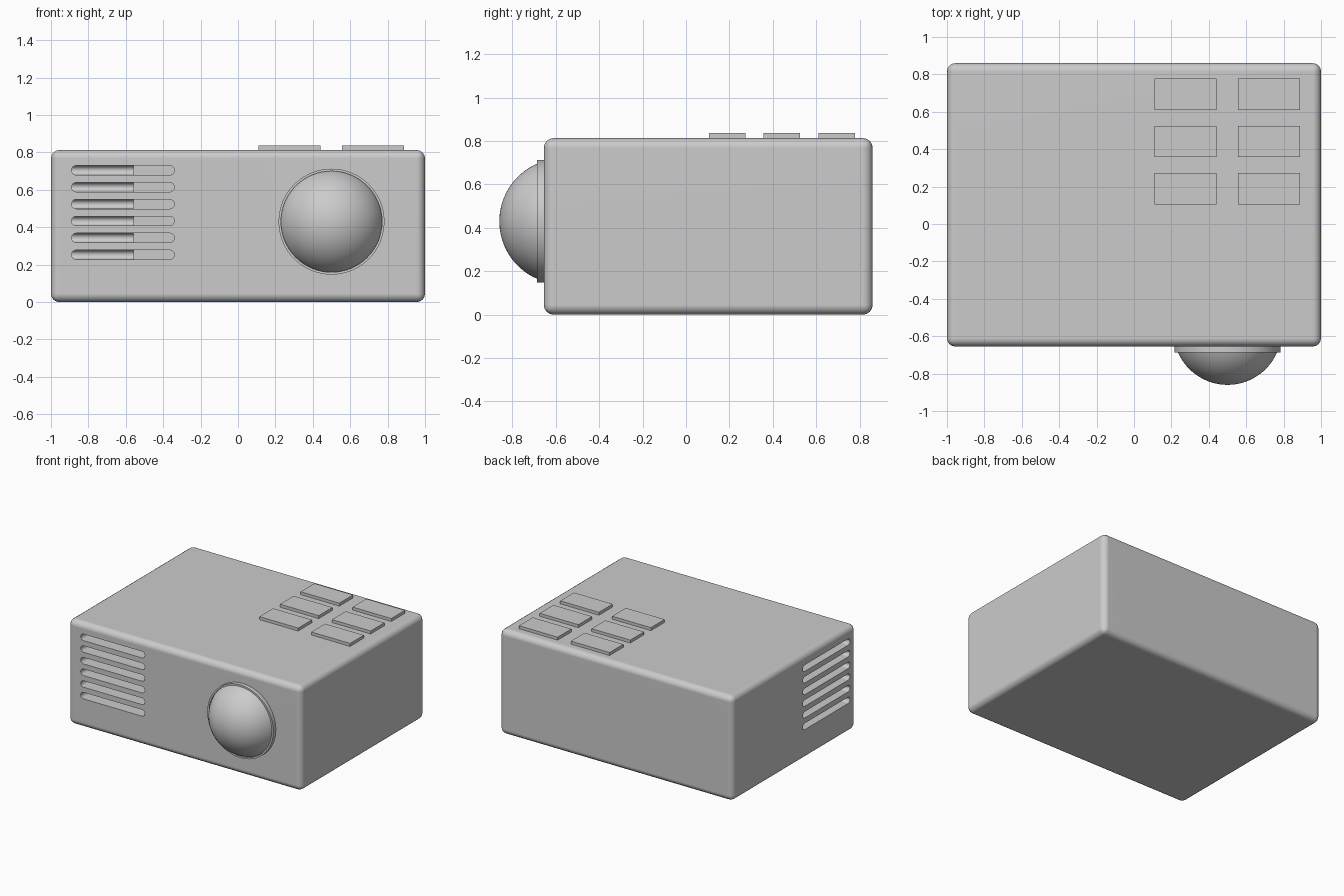
import bpy, bmesh, math
from mathutils import Matrix, Vector

if "Cube" in bpy.data.objects:
    bpy.data.objects.remove(bpy.data.objects["Cube"])

FRONT, BACK, TOP = -0.655, 0.86, 0.813


def add_object(name, bm):
    bmesh.ops.recalc_face_normals(bm, faces=bm.faces)
    mesh = bpy.data.meshes.new(name)
    bm.to_mesh(mesh)
    bm.free()
    obj = bpy.data.objects.new(name, mesh)
    bpy.context.collection.objects.link(obj)
    return obj


def activate(obj):
    bpy.ops.object.select_all(action='DESELECT')
    obj.select_set(True)
    bpy.context.view_layer.objects.active = obj


def smooth(obj, angle=30):
    activate(obj)
    bpy.ops.object.shade_smooth_by_angle(angle=math.radians(angle))


def box(name, lo, hi, bevel=0, segments=1):
    lo, hi = Vector(lo), Vector(hi)
    bm = bmesh.new()
    bmesh.ops.create_cube(bm, size=1, matrix=Matrix.Translation((lo + hi) / 2)
                          @ Matrix.Diagonal((*(hi - lo), 1)))
    if bevel:
        bmesh.ops.bevel(bm, geom=bm.edges[:], offset=bevel, segments=segments,
                        profile=0.5, affect='EDGES')
    return add_object(name, bm)


def slot_cutter(name, half_height, place):
    """Six stacked round-ended bars; place(u, depth) gives (x, y)."""
    bm = bmesh.new()
    half = 0.275 - half_height
    for i in range(6):
        z0 = 0.253 + i * 0.0903
        ring = []
        for k in range(18):
            a = math.pi * (k if k < 9 else k - 1) / 8 - math.pi / 2
            side = half if k < 9 else -half
            ring.append((side + half_height * math.cos(a), z0 + half_height * math.sin(a)))
        a_ring, b_ring = ([bm.verts.new((*place(u, d), z)) for u, z in ring] for d in (0, 1))
        bm.faces.new(a_ring)
        bm.faces.new(b_ring)
        for k in range(18):
            n = (k + 1) % 18
            bm.faces.new((a_ring[k], a_ring[n], b_ring[n], b_ring[k]))
    obj = add_object(name, bm)
    obj.hide_render = True
    return obj


def lathe(name, profile, steps=64):
    """Spin (radius, y) points about the lens axis."""
    bm = bmesh.new()
    verts = [bm.verts.new((0.5 + r, y, 0.43)) for r, y in profile]
    edges = [bm.edges.new(p) for p in zip(verts, verts[1:])]
    bmesh.ops.spin(bm, geom=verts + edges, cent=(0.5, 0, 0.43), axis=(0, 1, 0),
                   angle=math.tau, steps=steps)
    bmesh.ops.remove_doubles(bm, verts=bm.verts, dist=1e-4)
    obj = add_object(name, bm)
    smooth(obj)
    return obj


# Rounded housing with vent slots on the front and left side
body = box("housing", (-1, FRONT, 0), (1, BACK, TOP), 0.045, 4)
cutters = [
    slot_cutter("front_vent_cutter", 0.025,
                lambda u, d: (-0.615 + u, FRONT - 0.1 + d * 0.54)),
    slot_cutter("side_vent_cutter", 0.0245,
                lambda u, d: (-1.1 + d * 0.54, -0.29 + u * 1.05)),
]
activate(body)
for cutter in cutters:
    mod = body.modifiers.new(cutter.name, 'BOOLEAN')
    mod.object = cutter
    mod.operation = 'DIFFERENCE'
    mod.solver = 'EXACT'
    bpy.ops.object.modifier_apply(modifier=mod.name)
for cutter in cutters:
    bpy.data.objects.remove(cutter)
smooth(body)
weighted = body.modifiers.new("weighted_normals", 'WEIGHTED_NORMAL')
weighted.keep_sharp = True

# Lens dome: spherical cap that sits in the rim
R, cy = 0.289, -0.571
end = math.acos((cy - FRONT + 0.01) / R)
lathe("lens", [(R * math.sin(end * i / 16), cy - R * math.cos(end * i / 16))
               for i in range(17)])

# Thin rim around the lens
lathe("lens_rim", [(0.283, FRONT + 0.01), (0.283, -0.686), (0.270, -0.686), (0.270, FRONT + 0.01)])

# Two columns of three control buttons
for i, x in enumerate((0.11, 0.555)):
    for j, y in enumerate((0.105, 0.357, 0.61)):
        box(f"button_{i * 3 + j + 1}", (x, y, TOP - 0.01), (x + 0.332, y + 0.168, 0.836))
